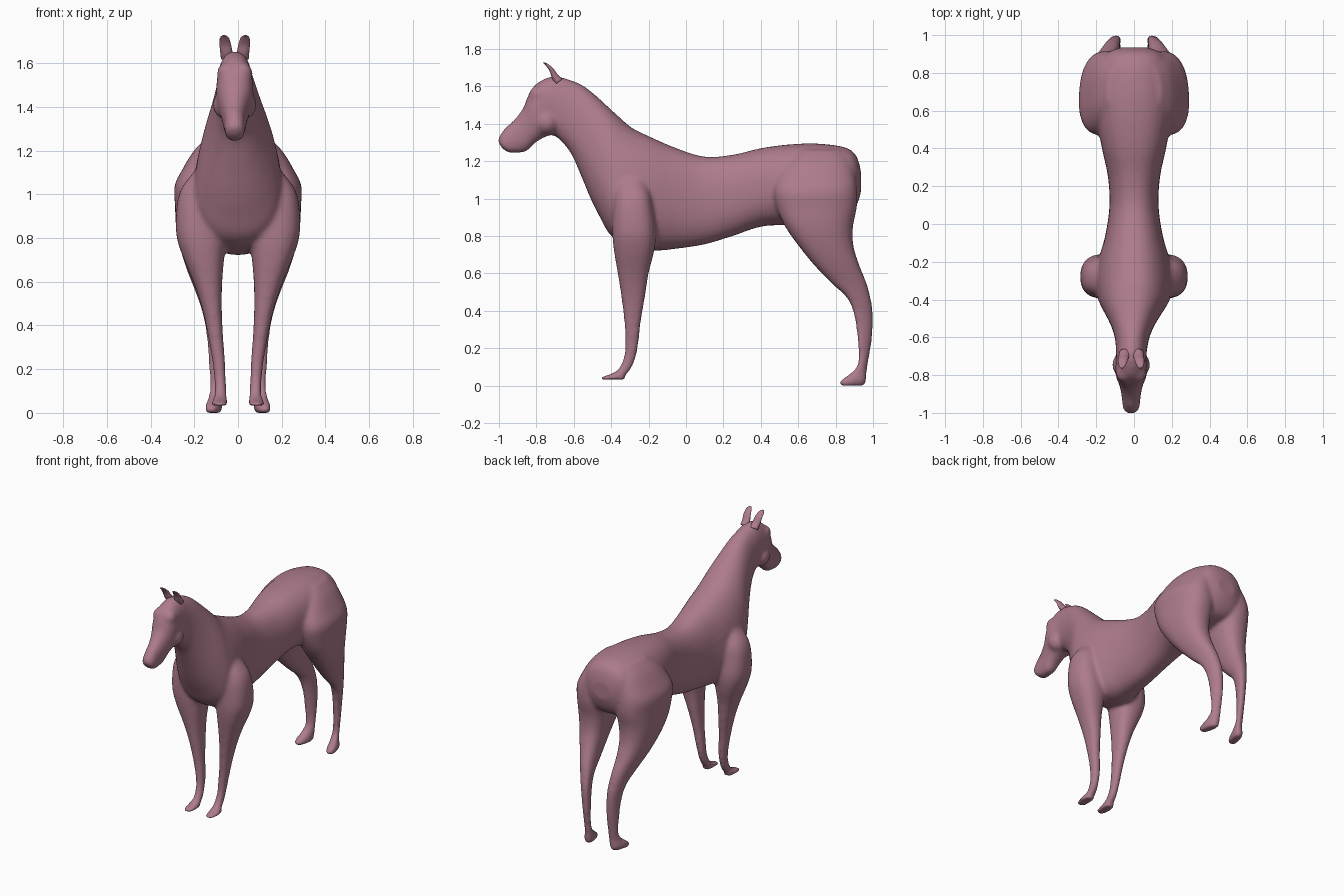
import bpy
import bmesh
import math
from mathutils import Vector

default_cube = bpy.data.objects.get("Cube")
if default_cube:
    bpy.data.objects.remove(default_cube, do_unlink=True)

# Single flat coat colour
COAT = (0.42, 0.20, 0.265, 1.0)
coat = bpy.data.materials.new("dusty_rose_coat")
coat.use_nodes = True
coat.diffuse_color = COAT
coat.node_tree.nodes["Principled BSDF"].inputs["Base Color"].default_value = COAT


def smooth_rows(rows, steps):
    """Catmull-Rom interpolation through rows of section numbers."""
    result = []
    for i in range(len(rows) - 1):
        before = rows[max(i - 1, 0)]
        start, end = rows[i], rows[i + 1]
        after = rows[min(i + 2, len(rows) - 1)]
        for step in range(steps):
            t = step / steps
            result.append([
                b + 0.5 * t * (c - a + t * (2 * a - 5 * b + 4 * c - d + t * (3 * (b - c) + d - a)))
                for a, b, c, d in zip(before, start, end, after)])
    result.append(list(rows[-1]))
    return result


def oval(centre, axis_a, axis_b, power, pinch=0.0, sides=32):
    """Rounded-box section; pinch narrows the side that axis_a points to."""
    ring = []
    for k in range(sides):
        angle = math.tau * k / sides
        c, s = math.cos(angle), math.sin(angle)
        u = math.copysign(abs(c) ** (2 / power), c)
        v = math.copysign(abs(s) ** (2 / power), s)
        ring.append(centre + axis_a * u + axis_b * v * (1 - pinch * u))
    return ring


def add_loft(bm, rings):
    """Skin a list of rings and close both ends."""
    loops = [[bm.verts.new(p) for p in ring] for ring in rings]
    faces = [bm.faces.new(loops[0]), bm.faces.new(loops[-1])]
    for low, high in zip(loops, loops[1:]):
        for k in range(len(low)):
            n = (k + 1) % len(low)
            faces.append(bm.faces.new((low[k], low[n], high[n], high[k])))
    bmesh.ops.recalc_face_normals(bm, faces=faces)


def make_object(name, bm):
    mesh = bpy.data.meshes.new(name)
    bm.to_mesh(mesh)
    bm.free()
    mesh.materials.append(coat)
    mesh.shade_smooth()
    obj = bpy.data.objects.new(name, mesh)
    bpy.context.collection.objects.link(obj)
    return obj


def head_shift(y):
    """The head sits slightly to the right of the body."""
    return -0.015 * min(max((-y - 0.4) / 0.3, 0), 1)


# Trunk and neck sections: top y, top z, bottom y, bottom z, half width
trunk = [
    (.935, 1.15, .935, 1.03, .07), (.91, 1.23, .905, .95, .14),
    (.85, 1.275, .85, .9, .18), (.7, 1.295, .7, .87, .2),
    (.55, 1.29, .55, .86, .195), (.4, 1.27, .4, .85, .17),
    (.25, 1.235, .25, .8, .138), (.1, 1.225, .1, .755, .13),
    (-.05, 1.27, -.05, .732, .15), (-.2, 1.335, -.17, .722, .185),
    (-.29, 1.38, -.3, .745, .2), (-.36, 1.44, -.4, .8, .19),
    (-.42, 1.495, -.46, .9, .165), (-.48, 1.55, -.51, 1, .135),
    (-.55, 1.605, -.56, 1.12, .107), (-.62, 1.635, -.62, 1.25, .088),
]

# Head sections from poll to muzzle, in the same order of numbers
head = [
    (-.71, 1.655, -.7, 1.335, .08), (-.8, 1.615, -.75, 1.33, .085),
    (-.845, 1.55, -.78, 1.315, .078), (-.87, 1.485, -.81, 1.295, .066),
    (-.92, 1.42, -.85, 1.255, .054), (-.97, 1.375, -.89, 1.245, .048),
    (-1, 1.33, -.945, 1.245, .043), (-1.005, 1.305, -.985, 1.27, .025),
]

# Leg sections from top to sole: height, front y, back y, inner x, outer x
front_leg = [
    (1.17, -.34, -.25, .06, .15), (1.1, -.365, -.22, .06, .205),
    (1.03, -.38, -.19, .05, .258), (.95, -.39, -.175, .05, .28),
    (.82, -.394, -.16, .05, .283),
    (.72, -.385, -.17, .062, .255), (.6, -.365, -.2, .072, .205),
    (.48, -.347, -.218, .074, .165), (.35, -.331, -.24, .068, .137),
    (.22, -.325, -.255, .058, .115), (.14, -.336, -.272, .055, .108),
    (.085, -.365, -.298, .052, .108), (.06, -.41, -.32, .048, .116),
    (.045, -.455, -.325, .044, .122), (.033, -.455, -.325, .046, .12),
]
hind_leg = [
    (1.26, .62, .84, .03, .14), (1.2, .55, .88, .03, .2),
    (1.12, .495, .905, .03, .25), (1.04, .47, .915, .03, .289),
    (.95, .485, .913, .035, .287), (.85, .53, .893, .05, .282),
    (.75, .6, .895, .07, .262), (.65, .68, .925, .08, .23),
    (.55, .775, .965, .08, .19), (.47, .86, .987, .077, .163),
    (.38, .898, 1, .074, .143), (.25, .917, .995, .073, .13),
    (.13, .922, .975, .073, .126), (.075, .89, .967, .073, .13),
    (.035, .835, .965, .075, .146), (.012, .818, .96, .077, .146),
    (0, .83, .95, .082, .14),
]


def add_leg(bm, rows, side, skew):
    """Loft a leg; skew turns the back of each section inwards."""
    rings = []
    for z, front, back, inner, outer in smooth_rows(rows, 4):
        centre = Vector((side * (inner + outer) / 2, (front + back) / 2, z))
        rings.append(oval(centre, Vector((-side * skew, (back - front) / 2, 0)),
                          Vector((side * (outer - inner) / 2, 0, 0)), 2.4))
    add_loft(bm, rings)


# Trunk, neck and head in one loft
body = bmesh.new()
rings = []
for ty, tz, by, bz, width in smooth_rows(trunk + head, 4):
    top, bottom = Vector((0, ty, tz)), Vector((0, by, bz))
    centre = (top + bottom) / 2
    centre.x = head_shift(centre.y)
    pinch = 0.2 * max(0, 1 - abs(centre.y + 0.36) / 0.32)
    rings.append(oval(centre, (top - bottom) / 2, Vector((width, 0, 0)), 2.3, pinch))
add_loft(body, rings)

for side in (-1, 1):
    add_leg(body, front_leg, side, 0)
    add_leg(body, hind_leg, side, 0.014)
    # Cheek and brow swellings
    for y, z, out, size in ((-.745, 1.41, .032, .07), (-.79, 1.555, .033, .05)):
        made = bmesh.ops.create_uvsphere(body, u_segments=16, v_segments=10, radius=size)
        bmesh.ops.translate(body, verts=made["verts"],
                            vec=(side * out + head_shift(y), y, z))

# Fuse the parts into one skin and soften the joins
horse = make_object("horse_body", body)
fuse = horse.modifiers.new("fuse", 'REMESH')
fuse.mode = 'VOXEL'
fuse.voxel_size = 0.011
fuse.use_smooth_shade = True
soften = horse.modifiers.new("soften", 'SMOOTH')
soften.factor = 0.5
soften.iterations = 12

# Ears: thin leaf shapes curving forward
# Sections: y, z, half width, half thickness
ear_rows = [
    (-.68, 1.625, .03, .024), (-.702, 1.655, .028, .018),
    (-.72, 1.69, .026, .012), (-.745, 1.717, .02, .007), (-.762, 1.728, .007, .003),
]
for side, label in ((1, "left"), (-1, "right")):
    ear = bmesh.new()
    rings = []
    for y, z, width, thick in smooth_rows(ear_rows, 4):
        lean = side * (0.036 + 0.14 * (z - 1.635))
        rings.append(oval(Vector((lean + head_shift(y), y, z)),
                          Vector((0, thick * 0.8, thick * 0.6)), Vector((width, 0, 0)), 2, sides=16))
    add_loft(ear, rings)
    make_object(label + "_ear", ear)
